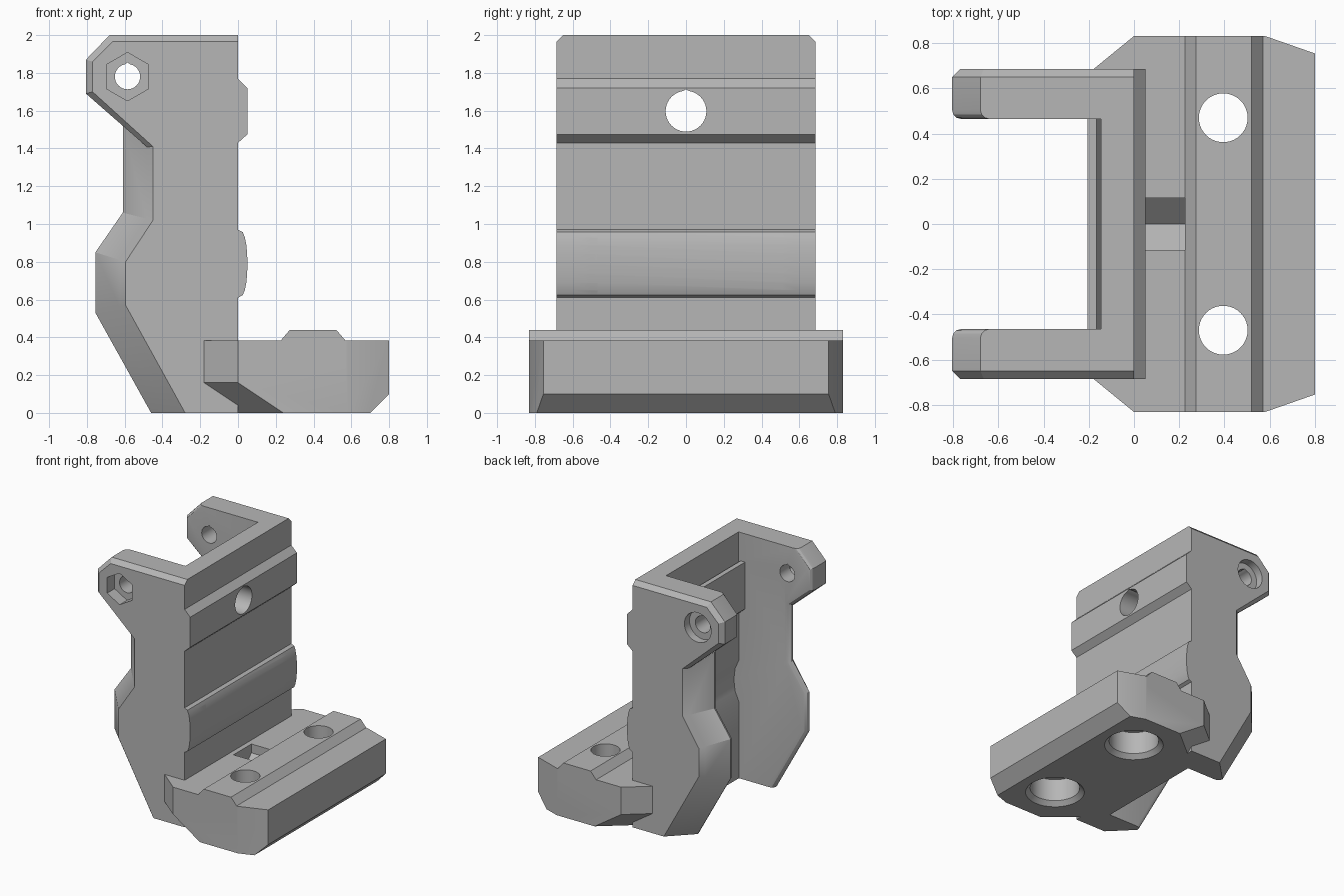
import bpy, bmesh, math
from mathutils import Vector

old = bpy.data.objects.get("Cube")
if old:
    bpy.data.objects.remove(old, do_unlink=True)

gray = bpy.data.materials.new("plain gray")
gray.use_nodes = True
COLOR = (0.47, 0.47, 0.47, 1)
gray.diffuse_color = COLOR
gray.node_tree.nodes["Principled BSDF"].inputs["Base Color"].default_value = COLOR


def loft(name, rings, cuts=()):
    """Solid skinned through equal rings of points, trimmed by planes."""
    bm = bmesh.new()
    loops = [[bm.verts.new(p) for p in ring] for ring in rings]
    n = len(loops[0])
    for a, b in zip(loops, loops[1:]):
        for i in range(n):
            j = (i + 1) % n
            bm.faces.new((a[i], a[j], b[j], b[i]))
    bm.faces.new(loops[0])
    bm.faces.new(loops[-1][::-1])
    for point, normal in cuts:
        res = bmesh.ops.bisect_plane(bm, geom=bm.verts[:] + bm.edges[:] + bm.faces[:],
                                     plane_co=point, plane_no=normal, clear_outer=True)
        edges = [g for g in res["geom_cut"] if isinstance(g, bmesh.types.BMEdge)]
        bmesh.ops.holes_fill(bm, edges=edges)
    bmesh.ops.recalc_face_normals(bm, faces=bm.faces[:])
    mesh = bpy.data.meshes.new(name)
    bm.to_mesh(mesh)
    bm.free()
    mesh.materials.append(gray)
    ob = bpy.data.objects.new(name, mesh)
    bpy.context.collection.objects.link(ob)
    return ob


def place(pts, axis, d):
    """Put a 2D outline at distance d along an axis."""
    if axis == "x":
        return [(d, u, v) for u, v in pts]
    if axis == "y":
        return [(u, d, v) for u, v in pts]
    return [(u, v, d) for u, v in pts]


def circle(u, v, r, n=40, peak=0.0):
    pts = []
    for i in range(n):
        a = math.pi / 2 + math.tau * i / n
        extra = peak if i == 0 else 0
        pts.append((u + r * math.cos(a), v + r * math.sin(a) + extra))
    return pts


def prism(name, pts, axis, a, b):
    return loft(name, [place(pts, axis, a), place(pts, axis, b)])


def combine(target, other, op):
    mod = target.modifiers.new("join", "BOOLEAN")
    mod.operation, mod.solver, mod.object = op, "EXACT", other
    bpy.context.view_layer.objects.active = target
    bpy.ops.object.modifier_apply(modifier=mod.name)
    bpy.data.objects.remove(other, do_unlink=True)


# Outer rail profile with clamp ridge and rounded rib, top to bottom
rib = [(0, 0.97)]
for i in range(9):
    a = math.radians(68 - 17 * i)
    rib.append((0.05 * math.cos(a) ** 0.7, 0.79 + 0.18 * math.sin(a)))
rib.append((0, 0.61))
rail = [(0, 1.77), (0.05, 1.72), (0.05, 1.475), (0, 1.43)] + rib + [(0, 0)]

# Cheek outlines: outer face and full silhouette, bottom to top
face = [(-0.28, 0), (-0.595, 0.57), (-0.595, 0.8), (-0.45, 1.02), (-0.45, 1.41),
        (-0.77, 1.7), (-0.77, 1.86), (-0.665, 1.965), (0, 1.965)]
full = [(-0.46, 0), (-0.755, 0.53), (-0.755, 0.85), (-0.61, 1.06), (-0.61, 1.52),
        (-0.805, 1.69), (-0.805, 1.87), (-0.68, 2), (0, 2)]
shoulder = [(f[0] + 0.2 * (g[0] - f[0]), f[1] + 0.2 * (g[1] - f[1]))
            for f, g in zip(face[:4], full)] + [(-0.482, 1.408)] + full[5:]
lean = [0, 0.3, -0.3, -0.3, 0.5, 0.4, -0.4, 0]


def inset(d):
    return [(p[0] + d, p[1] + k * d) for p, k in zip(full, lean)] + [full[-1]]


def cheek(name, side):
    layers = [(0.685, face), (0.65, shoulder), (0.505, full)]
    for deg in (30, 60, 90):
        a = math.radians(deg)
        layers.append((0.505 - 0.04 * math.sin(a), inset(0.04 * (1 - math.cos(a)))))
    return loft(name, [place(o + rail, "y", side * y) for y, o in layers])


body = cheek("bracket", 1)
combine(body, cheek("front_cheek", -1), "UNION")

# Wall joining the cheeks, with inner block and groove behind the rib
inner = [(-0.15, 0), (-0.15, 0.62), (-0.115, 0.7), (-0.105, 0.79), (-0.115, 0.88),
         (-0.15, 0.96), (-0.15, 1.34), (-0.205, 1.39), (-0.205, 1.77),
         (-0.165, 1.77), (-0.147, 1.74), (-0.147, 2), (0, 2)]
combine(body, prism("wall", inner + rail, "y", -0.6, 0.6), "UNION")

# Foot: chamfered plan with undercut ends
half = [(-0.14, 0.6), (-0.18, 0.685), (0, 0.832), (0.58, 0.832), (0.8, 0.755)]
plan = half + [(x, -y) for x, y in reversed(half)]
cuts = [((0.8, 0, 0.1), (1, 0, -1))]
for s in (1, -1):
    p, q, r = (Vector((-0.18, s * 0.685, 0.16)), Vector((0, s * 0.832, 0.16)),
               Vector((0.24, s * 0.832, 0)))
    normal = (q - p).cross(r - p)
    if normal.z > 0:
        normal.negate()
    cuts.append((p, normal))
foot = loft("foot", [place(plan, "z", 0), place(plan, "z", 0.382)], cuts)
ridge = [(0.225, 0.3), (0.225, 0.382), (0.275, 0.44), (0.52, 0.44), (0.57, 0.382), (0.57, 0.3)]
combine(foot, prism("ridge", ridge, "y", -0.832, 0.832), "UNION")

# Foot bolt holes, counterbored from below with a chamfered rim
for s in (1, -1):
    steps = [(-0.02, 0.235), (0, 0.225), (0.035, 0.19), (0.22, 0.19), (0.22, 0.108), (0.5, 0.108)]
    rings = [place(circle(0.395, s * 0.47, r), "z", z) for z, r in steps]
    combine(foot, loft("bolt_cutter", rings), "DIFFERENCE")

# V-bottomed slot beside the wall
slot = [(-0.115, 0.5), (-0.115, 0.31), (0, 0.2), (0.115, 0.31), (0.115, 0.5)]
combine(foot, prism("slot_cutter", slot, "x", 0.04, 0.225), "DIFFERENCE")
combine(body, foot, "UNION")

# Cross holes through wall and cheeks, with hexagon and round recesses
cx, cz = -0.585, 1.78
for cutter in (
    prism("wall_hole", circle(0, 1.597, 0.108, peak=0.008), "x", -0.4, 0.2),
    prism("pivot_hole", circle(cx, cz, 0.067, 32, 0.008), "y", -1, 1),
    prism("hex_recess", circle(cx, cz, 0.128, 6), "y", -0.8, -0.59),
    prism("round_recess", circle(cx, cz, 0.12, 32), "y", 0.62, 0.8),
):
    combine(body, cutter, "DIFFERENCE")

bpy.ops.object.select_all(action="DESELECT")
body.select_set(True)
bpy.context.view_layer.objects.active = body
bpy.ops.object.shade_smooth_by_angle(angle=math.radians(25))
